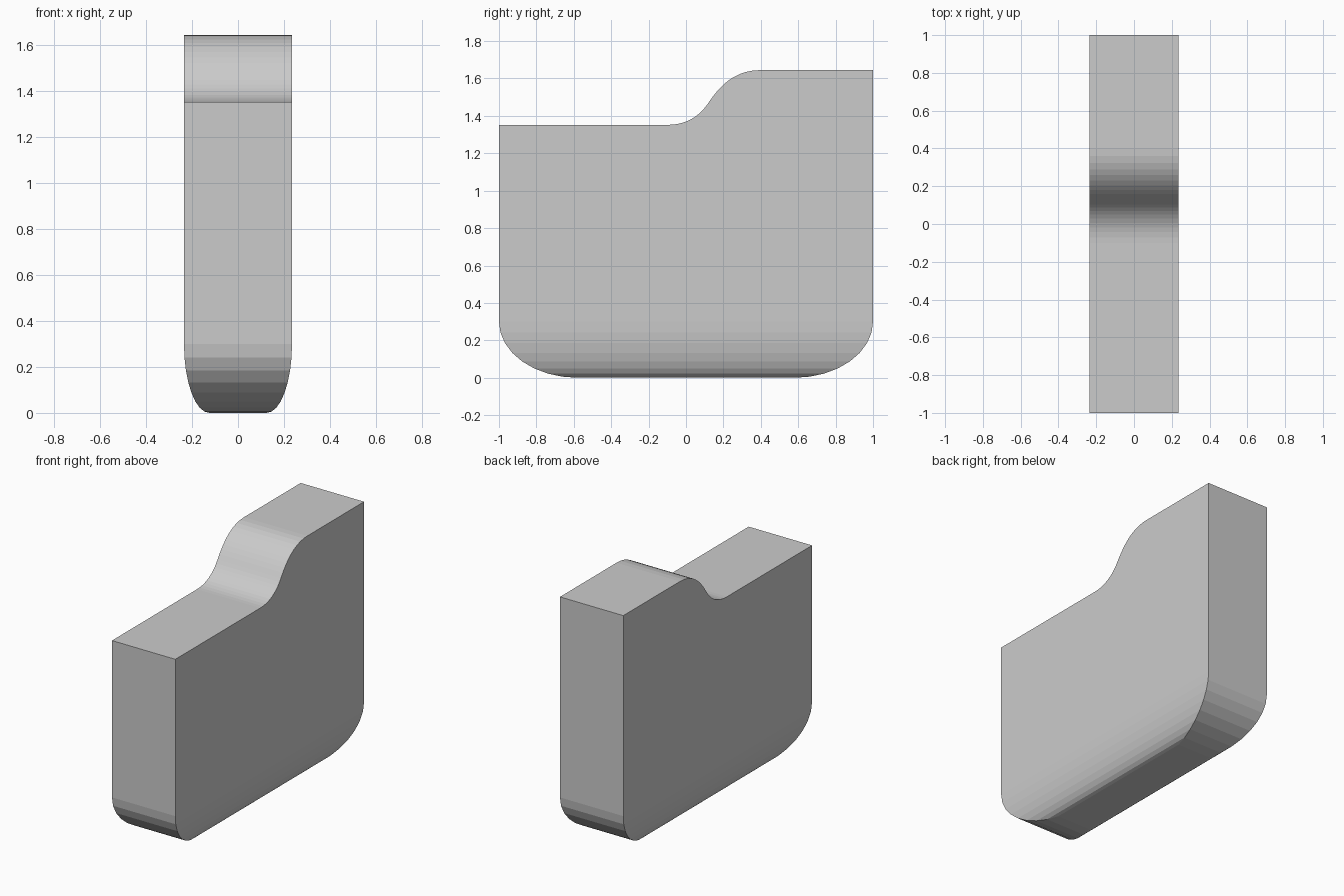
import bpy, bmesh, math
from mathutils import Vector
from mathutils.geometry import interpolate_bezier

if "Cube" in bpy.data.objects:
    bpy.data.objects.remove(bpy.data.objects["Cube"])

HX, HY = 0.235, 1.0            # half width and half length
RX, RY, RZ = 0.11, 0.42, 0.30  # radii of the rounded base
LOW, HIGH = 1.352, 1.645       # heights of the two top levels
SEG = 8

bm = bmesh.new()

# rounded base: rectangles that shrink along an elliptical curve
rings = []
for i in range(SEG + 1):
    t = math.pi / 2 * i / SEG
    x = HX - RX * (1 - math.cos(t))
    y = HY - RY * (1 - math.cos(t))
    z = RZ * (1 - math.sin(t))
    rings.append([bm.verts.new((a * x, b * y, z))
                  for a, b in ((-1, -1), (1, -1), (1, 1), (-1, 1))])
for upper, lower in zip(rings, rings[1:]):
    for j in range(4):
        k = (j + 1) % 4
        bm.faces.new((upper[j], lower[j], lower[k], upper[k]))
bm.faces.new(rings[-1])

# stepped top: flat, S-curve, flat
def curve(*pts):
    p = [Vector((0, y, z)) for y, z in pts]
    return interpolate_bezier(p[0], p[1], p[2], p[3], 11)

profile = [Vector((0, -HY, LOW))]
profile += curve((-0.10, LOW), (0.0, LOW), (0.07, 1.395), (0.12, 1.47))
profile += curve((0.12, 1.47), (0.18, 1.56), (0.26, HIGH), (0.40, HIGH))[1:]
profile.append(Vector((0, HY, HIGH)))
left = [bm.verts.new((-HX, p.y, p.z)) for p in profile]
right = [bm.verts.new((HX, p.y, p.z)) for p in profile]
for i in range(len(profile) - 1):
    bm.faces.new((left[i], right[i], right[i + 1], left[i + 1]))

# upright walls
fl, fr, br, bl = rings[0]
bm.faces.new((fl, fr, right[0], left[0]))
bm.faces.new((br, bl, left[-1], right[-1]))
bm.faces.new([fr, br] + right[::-1])
bm.faces.new([bl, fl] + left)

bmesh.ops.recalc_face_normals(bm, faces=bm.faces)
mesh = bpy.data.meshes.new("stepped_block")
bm.to_mesh(mesh)
bm.free()
bpy.context.collection.objects.link(bpy.data.objects.new("stepped_block", mesh))
